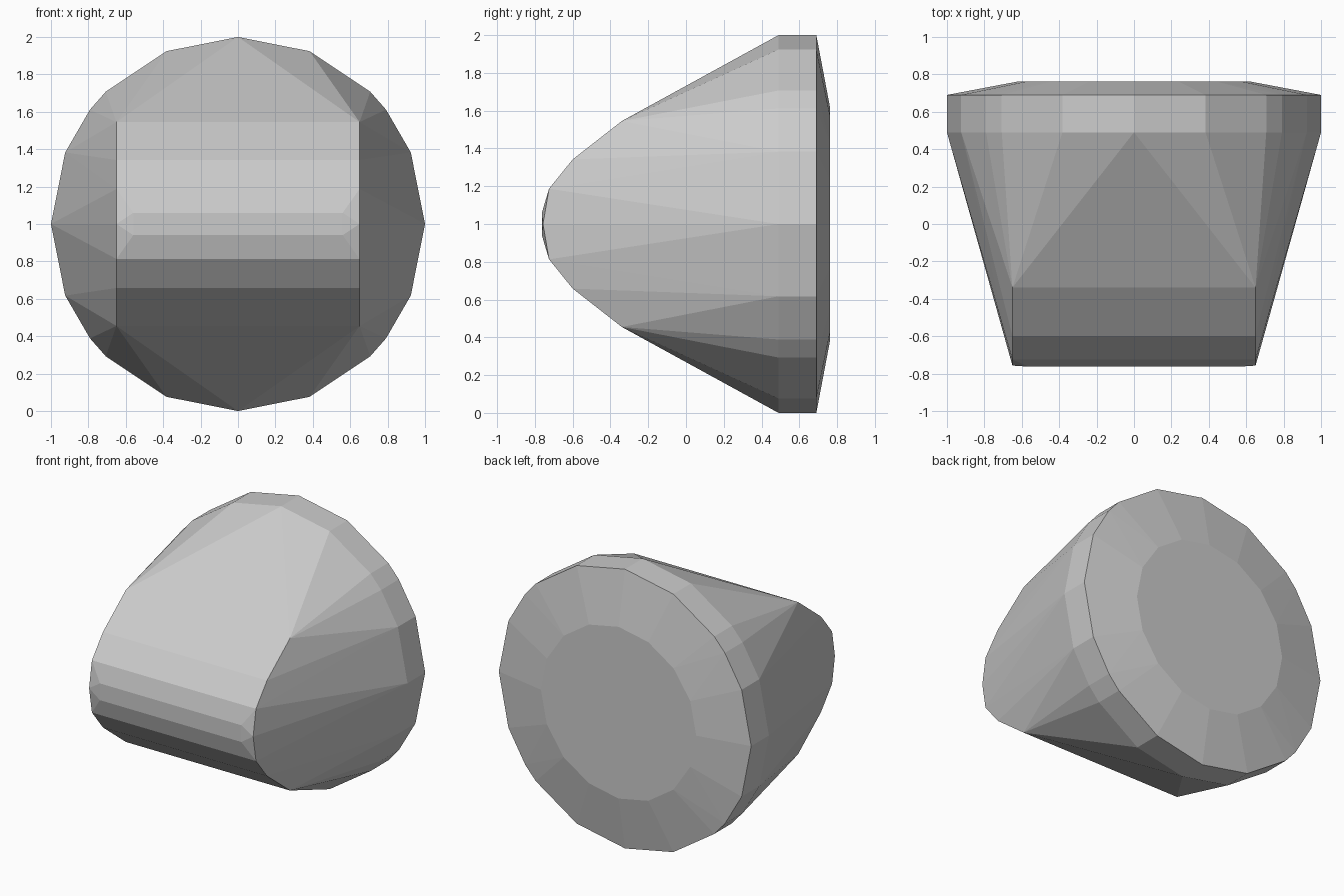
import bpy, bmesh
from math import sin, cos, pi, radians

if "Cube" in bpy.data.objects:
    bpy.data.objects.remove(bpy.data.objects["Cube"])

bm = bmesh.new()

def ring(radius, y, angles):
    for a in angles:
        bm.verts.new((radius * cos(a), y, 1 + radius * sin(a)))

# Wide round rear: straight rim plus a shallow back cap
steps = [i * pi / 8 for i in range(16)]
corners = [radians(a) for a in (37.7, 142.3, 217.7, 322.3)]
for y in (0.49, 0.69):
    ring(1.0, y, steps + corners)
ring(0.615, 0.763, steps)

# Rounded front nose: half profile (y, height from centre), mirrored in x and z
nose = [(-0.34, 0.545), (-0.6, 0.342), (-0.725, 0.187), (-0.757, 0.0)]
for y, h in nose:
    for x in (-0.65, 0.65):
        for s in ((-1, 1) if h else (1,)):
            bm.verts.new((x, y, 1 + s * h))

# Slight flat along the nose tip
for x in (-0.56, 0.56):
    for h in (-0.06, 0.06):
        bm.verts.new((x, -0.763, 1 + h))

# Wrap everything in one convex skin
res = bmesh.ops.convex_hull(bm, input=bm.verts[:])
loose = [v for v in bm.verts if not v.link_faces]
bmesh.ops.delete(bm, geom=loose, context='VERTS')
bmesh.ops.dissolve_limit(bm, angle_limit=radians(0.5), verts=bm.verts[:], edges=bm.edges[:])
bmesh.ops.recalc_face_normals(bm, faces=bm.faces[:])

mesh = bpy.data.meshes.new("tapered_body")
bm.to_mesh(mesh)
bm.free()
body = bpy.data.objects.new("tapered_body", mesh)
bpy.context.collection.objects.link(body)
